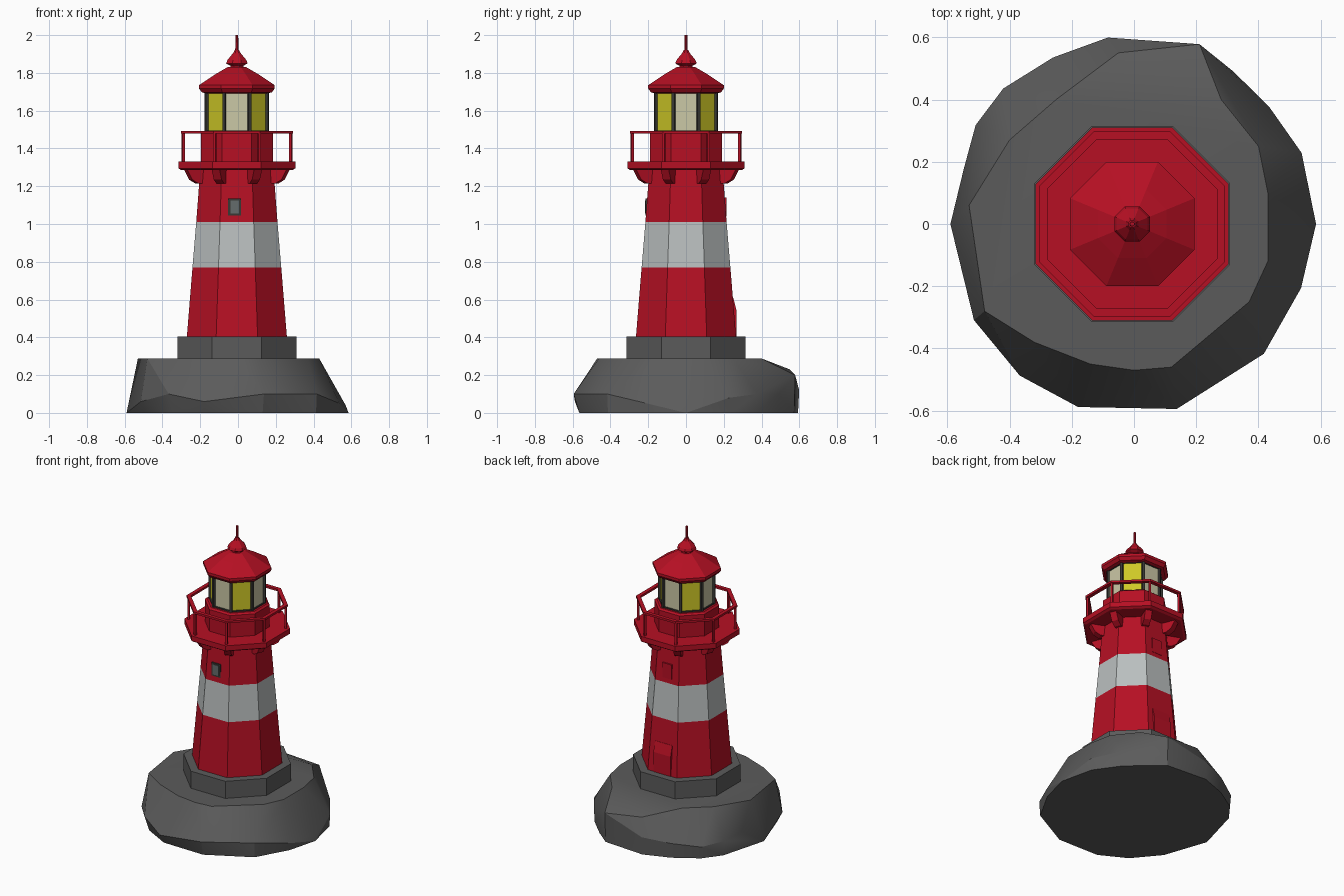
import bpy, bmesh
from math import cos, sin, pi, radians
from mathutils import Vector, Matrix

if "Cube" in bpy.data.objects:
    bpy.data.objects.remove(bpy.data.objects["Cube"], do_unlink=True)

CX = -0.006  # tower axis
STEP = pi / 4


def material(name, r, g, b):
    m = bpy.data.materials.new(name)
    m.use_nodes = True
    m.diffuse_color = (r, g, b, 1)
    m.node_tree.nodes["Principled BSDF"].inputs["Base Color"].default_value = (r, g, b, 1)
    return m


RED = material("red paint", 0.47, 0.005, 0.017)
WHITE = material("white paint", 0.49, 0.52, 0.52)
ROCK = material("grey rock", 0.105, 0.105, 0.105)
IRON = material("dark iron", 0.04, 0.04, 0.035)
CREAM = material("cream glass", 0.6, 0.58, 0.38)
YELLOW = material("yellow glass", 0.62, 0.58, 0.02)
PANE = material("window glass", 0.13, 0.15, 0.15)


def finish(bm, name, *mats):
    bmesh.ops.recalc_face_normals(bm, faces=bm.faces)
    me = bpy.data.meshes.new(name)
    bm.to_mesh(me)
    bm.free()
    for m in mats:
        me.materials.append(m)
    ob = bpy.data.objects.new(name, me)
    bpy.context.collection.objects.link(ob)
    return ob


def octagon(name, profile, *mats, closed=False, rule=None):
    """Eight-sided turned shape; profile is (apothem, z)."""
    bm = bmesh.new()
    rings = []
    for a, z in profile:
        r = a / cos(STEP / 2)
        rings.append([bm.verts.new((CX + r * cos((k + .5) * STEP), r * sin((k + .5) * STEP), z))
                      for k in range(8)])
    pairs = list(zip(rings, rings[1:]))
    if closed:
        pairs.append((rings[-1], rings[0]))
    else:
        bm.faces.new(rings[0])
        bm.faces.new(rings[-1])
    for lo, hi in pairs:
        for k in range(8):
            n = (k + 1) % 8
            bm.faces.new((lo[k], lo[n], hi[n], hi[k]))
    if rule:
        for f in bm.faces:
            f.material_index = rule(f.calc_center_median())
    return finish(bm, name, *mats)


def add_box(bm, centre, size, angle=0):
    m = (Matrix.Translation((CX, 0, 0)) @ Matrix.Rotation(angle, 4, 'Z')
         @ Matrix.Translation(centre) @ Matrix.Diagonal((*size, 1)))
    bmesh.ops.create_cube(bm, size=1, matrix=m)


def corner_posts(name, apothem, z0, z1, width, mat):
    bm = bmesh.new()
    for k in range(8):
        add_box(bm, (apothem / cos(STEP / 2), 0, (z0 + z1) / 2),
                (width, width, z1 - z0), (k + .5) * STEP)
    return finish(bm, name, mat)


def extrude_profile(bm, profile, width, angle):
    """Vertical (radius, z) outline, thickened sideways and turned about the axis."""
    rot = Matrix.Translation((CX, 0, 0)) @ Matrix.Rotation(angle, 4, 'Z')
    sides = [[bm.verts.new(rot @ Vector((r, s * width / 2, z))) for r, z in profile]
             for s in (-1, 1)]
    for s in sides:
        bm.faces.new(s)
    n = len(profile)
    for i in range(n):
        j = (i + 1) % n
        bm.faces.new((sides[0][i], sides[0][j], sides[1][j], sides[1][i]))


# Rock: hull around a foot outline, a bulging waist and a flat crown
waist = [(0, .57, .04), (23, .585, .08), (41, .575, .1), (57, .585, .1), (70, .615, .2),
         (98, .605, .12), (116, .595, .1), (134, .605, .08), (148, .6, .1), (162, .575, .12),
         (180, .58, .03), (211, .6, .06), (233, .61, .1), (253, .615, .06), (283, .61, .1),
         (315, .59, .1), (339, .575, .05)]
crown = [(.43, .1), (.43, -.12), (.37, -.25), (.12, -.46), (0, -.47), (-.14, -.45),
         (-.32, -.38), (-.48, -.28), (-.53, .06), (-.4, .27), (-.25, .4), (.28, .4), (.4, .25)]
bm = bmesh.new()
for deg, r, z in waist:
    a = radians(deg)
    foot = r * (.95 if 200 < deg < 300 else .99)
    bm.verts.new((r * cos(a), r * sin(a), z))
    bm.verts.new((foot * cos(a), foot * sin(a), 0))
for x, y in crown:
    bm.verts.new((x, y, .288))
bm.verts.new((-.59, 0, 0))
bm.verts.new((.585, 0, 0))
bm.verts.new((-.05, .55, .23))
hull = bmesh.ops.convex_hull(bm, input=bm.verts)
bmesh.ops.delete(bm, geom=[v for v in bm.verts if not v.link_faces], context='VERTS')
bmesh.ops.dissolve_limit(bm, angle_limit=radians(3), verts=bm.verts, edges=bm.edges)
rock = finish(bm, "rock", ROCK)
bpy.ops.object.select_all(action='DESELECT')
rock.select_set(True)
bpy.context.view_layer.objects.active = rock
bpy.ops.object.shade_smooth_by_angle(angle=radians(25))

# Plinth and banded tower
octagon("plinth", [(.315, .27), (.315, .405)], ROCK)
octagon("tower", [(.265, .4), (.235, .77), (.215, 1.01), (.193, 1.3)], RED, WHITE,
        rule=lambda c: int(.77 < c.z < 1.01))

# Gallery with brackets and railing
octagon("gallery_deck", [(.295, 1.285), (.31, 1.295), (.31, 1.33)], RED)
bm = bmesh.new()
for k in range(8):
    extrude_profile(bm, [(.18, 1.29), (.295, 1.29), (.265, 1.235), (.23, 1.215), (.18, 1.215)],
                    .045, (k + .5) * STEP)
finish(bm, "gallery_brackets", RED)
octagon("handrail", [(.272, 1.478), (.297, 1.478), (.297, 1.492), (.272, 1.492)], RED, closed=True)
corner_posts("railing_posts", .285, 1.32, 1.48, .014, RED)

# Lantern room, glazing and frame
octagon("lantern_base", [(.19, 1.32), (.19, 1.478), (.178, 1.488)], RED)
octagon("lantern_glass", [(.157, 1.48), (.157, 1.7)], CREAM, YELLOW,
        rule=lambda c: int(abs(c.x - CX) > .05 and abs(c.y) > .05))
corner_posts("lantern_mullions", .16, 1.48, 1.7, .016, IRON)
for name, z in (("lantern_sill", 1.486), ("lantern_head", 1.69)):
    octagon(name, [(.15, z), (.165, z), (.165, z + .01), (.15, z + .01)], IRON, closed=True)

# Roof, finial and spike
octagon("roof", [(.165, 1.692), (.185, 1.697), (.2, 1.717), (.2, 1.735), (.11, 1.795),
                 (.05, 1.83)], RED)
octagon("finial", [(.035, 1.825), (.035, 1.838), (.057, 1.85), (.05, 1.868), (.02, 1.905),
                   (.012, 1.92)], RED)
octagon("spike", [(.009, 1.91), (.007, 2.0)], RED)

# Front window: dark frame around a grey pane
bm = bmesh.new()
add_box(bm, (-.012, -.204, 1.09), (.068, .02, .09))
finish(bm, "window_frame", IRON)
bm = bmesh.new()
add_box(bm, (-.012, -.206, 1.09), (.046, .02, .068))
finish(bm, "window_pane", PANE)

# Back door and shutter
bm = bmesh.new()
extrude_profile(bm, [(.2, .4), (.268, .4), (.268, .54), (.25, .61), (.2, .61)], .13, pi / 2)
finish(bm, "back_door", RED)
bm = bmesh.new()
add_box(bm, (0, .205, 1.09), (.07, .02, .1))
finish(bm, "back_shutter", RED)
